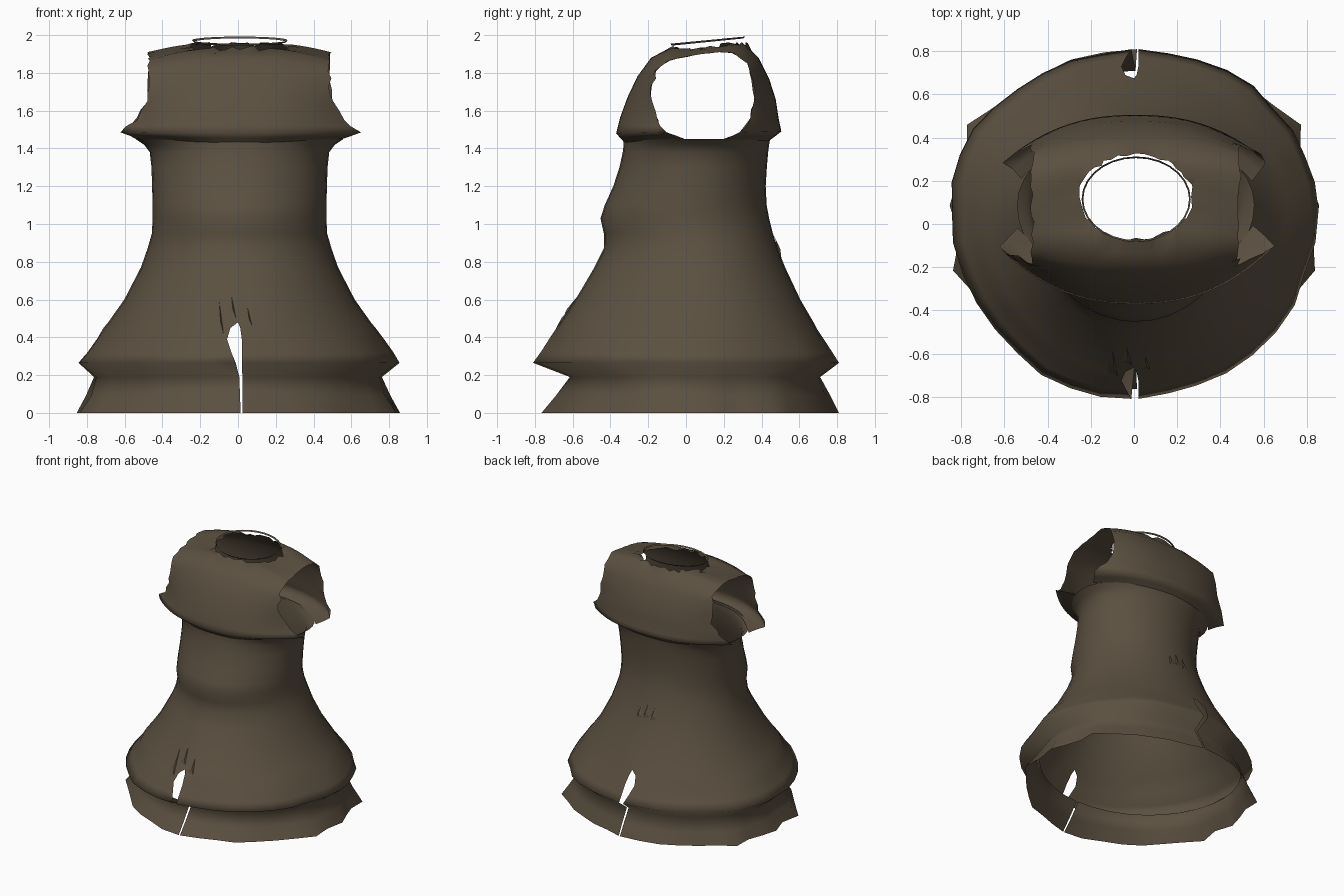
import bpy, bmesh, math, random

if "Cube" in bpy.data.objects:
    bpy.data.objects.remove(bpy.data.objects["Cube"])

random.seed(4)
cloth = bpy.data.materials.new("brown cloth")
cloth.diffuse_color = (0.105, 0.08, 0.052, 1)
cloth.use_nodes = True
cloth.node_tree.nodes["Principled BSDF"].inputs["Base Color"].default_value = cloth.diffuse_color


def finish(name, verts, faces, angle=40):
    mesh = bpy.data.meshes.new(name)
    mesh.from_pydata(verts, [], faces)
    bm = bmesh.new()
    bm.from_mesh(mesh)
    bmesh.ops.remove_doubles(bm, verts=bm.verts, dist=0.0008)
    bmesh.ops.recalc_face_normals(bm, faces=bm.faces)
    bm.to_mesh(mesh)
    bm.free()
    mesh.materials.append(cloth)
    ob = bpy.data.objects.new(name, mesh)
    bpy.context.collection.objects.link(ob)
    bpy.ops.object.select_all(action='DESELECT')
    ob.select_set(True)
    bpy.context.view_layer.objects.active = ob
    bpy.ops.object.shade_smooth_by_angle(angle=math.radians(angle))
    return ob


def grid_faces(rows, cols, base=0):
    return [(base + r * cols + c, base + r * cols + c + 1,
             base + (r + 1) * cols + c + 1, base + (r + 1) * cols + c)
            for r in range(rows - 1) for c in range(cols - 1)]


def lerp_table(table, z):
    for (a, va), (b, vb) in zip(table, table[1:]):
        if z <= b:
            return va + (vb - va) * max(0, (z - a) / (b - a))
    return table[-1][1]


# Edges of the torn slit at the front and back seam: left and right x by height
slit_left = [(0, 0.014), (0.22, 0.006), (0.32, -0.035), (0.39, -0.058), (0.45, -0.04), (0.48, 0.0)]
slit_right = [(0, 0.025), (0.25, 0.022), (0.4, 0.02), (0.45, 0.012), (0.48, 0.0)]


def shell(name, rows, n=18, wave=None, angle=40):
    """Two half shells meeting at the seams; rows are (z, half width, front y, back y)."""
    verts, faces = [], []
    for side, slit in ((1, slit_right), (-1, slit_left)):
        base = len(verts)
        for k, (z, rx, yf, yb) in enumerate(rows):
            mid = yf + (yb - yf) * 0.54
            gap = lerp_table(slit, z)
            shift = 0.008 if z > 0.27 else 0
            for i in range(n + 1):
                a = math.pi * i / n
                s = wave(side * i, k) if wave and 0 < i < n else 1
                x = side * rx * math.sin(a) * s + shift
                y = mid - ((mid - yf) if a < math.pi / 2 else (yb - mid)) * math.cos(a) * s
                if i in (0, n):
                    x = gap
                elif i in (1, n - 1):
                    x += gap * 0.6
                verts.append((x, y, z))
        faces += grid_faces(len(rows), n + 1, base)
    return finish(name, verts, faces, angle)


# Dress body: ragged ruffle, fold under the hem, flared skirt, waist, underarm
hem = {i: 1 + random.uniform(-0.02, 0.01) for i in range(-18, 19)}
ruff = {i: 1 + random.uniform(-0.05, 0.0) for i in range(-18, 19)}
for i in (7, -7, 12, -12):      # pointed corners of the ruffle
    ruff[i] = 1.035


def cloth_wave(i, k):
    if k < 2:
        return 1 + (ruff[i] - 1) * (1, 0.6)[k]
    return hem[i] if 2 < k < 6 else 1


rows = [(0.0, 0.862, -0.765, 0.81), (0.09, 0.81, -0.69, 0.765), (0.19, 0.762, -0.615, 0.71),
        (0.265, 0.855, -0.81, 0.81), (0.32, 0.815, -0.77, 0.775),
        (0.39, 0.765, -0.725, 0.73), (0.45, 0.72, -0.685, 0.69), (0.48, 0.695, -0.665, 0.675),
        (0.60, 0.61, -0.585, 0.605), (0.77, 0.522, -0.485, 0.525), (0.87, 0.487, -0.435, 0.485),
        (0.95, 0.464, -0.435, 0.46), (1.03, 0.46, -0.453, 0.44), (1.10, 0.46, -0.43, 0.427),
        (1.20, 0.463, -0.385, 0.422), (1.30, 0.466, -0.352, 0.428), (1.38, 0.475, -0.335, 0.435),
        (1.42, 0.505, -0.33, 0.44), (1.45, 0.55, -0.33, 0.445)]
shell("dress_body", rows, wave=cloth_wave, angle=140)

# Shoulder cape: lofted sideways from the centre profile to the armhole openings
centre = [(-0.325, 1.43), (-0.37, 1.48), (-0.35, 1.56), (-0.31, 1.67), (-0.258, 1.78), (-0.185, 1.88),
          (-0.08, 1.935), (0.03, 1.935), (0.14, 1.945), (0.24, 1.965), (0.31, 1.955),
          (0.385, 1.88), (0.44, 1.77), (0.475, 1.66), (0.49, 1.56), (0.505, 1.49), (0.44, 1.44)]
armhole = [(-0.01, 1.45), (-0.11, 1.485), (-0.155, 1.55), (-0.185, 1.65), (-0.18, 1.73), (-0.155, 1.81),
           (-0.09, 1.865), (0.0, 1.885), (0.09, 1.9), (0.18, 1.91), (0.25, 1.905),
           (0.325, 1.85), (0.355, 1.76), (0.36, 1.65), (0.345, 1.56), (0.29, 1.485), (0.20, 1.45)]
end_x = [0.54, 0.635, 0.55, 0.49, 0.478, 0.478, 0.48, 0.48, 0.48, 0.48, 0.48,
         0.48, 0.478, 0.49, 0.54, 0.61, 0.54]


def subdivide(points):
    out = []
    for a, b in zip(points, points[1:]):
        out += [a, tuple((p + q) / 2 for p, q in zip(a, b))]
    return out + [points[-1]]


profile = subdivide([c + e + (x,) for c, e, x in zip(centre, armhole, end_x)])
cols = 25
verts = []
for cy, cz, ey, ez, ex in profile:
    for i in range(cols):
        u = 2 * i / (cols - 1) - 1
        t = abs(u) ** 2.4
        # Armhole rims are crumpled a little
        j = random.uniform(-0.009, 0.009) if abs(u) == 1 else 0
        verts.append((0.008 + ex * u + j, cy + (ey - cy) * t + j, cz + (ez - cz) * t))

# Neck opening: drop faces inside an oval and pull the rim onto it
NX, NY, RX, RY = 0.01, 0.125, 0.265, 0.2


def oval(x, y):
    return math.hypot((x - NX) / RX, (y - NY) / RY)


keep, cut = [], set()
for f in grid_faces(len(profile), cols):
    x, y, z = (sum(verts[v][k] for v in f) / 4 for k in range(3))
    if z > 1.85 and oval(x, y) < 1:
        cut.update(f)
    else:
        keep.append(f)
for v in cut & {v for f in keep for v in f}:
    x, y, z = verts[v]
    s = random.uniform(0.94, 1.02) / oval(x, y)
    verts[v] = (NX + (x - NX) * s, NY + (y - NY) * s, z + random.uniform(-0.015, 0.012))
finish("shoulder_cape", verts, keep, 140)

# Thin loose neck band, tilted up toward the back
verts, n = [], 28
for r in range(2):
    for i in range(n + 1):
        a = 2 * math.pi * i / n
        y = 0.115 + 0.19 * math.sin(a)
        verts.append((0.01 + (0.245 + 0.008 * r) * math.cos(a), y + 0.008 * r * math.sin(a),
                      1.962 + 0.1 * (y - 0.1) + 0.01 * r))
finish("neck_band", verts, grid_faces(2, n + 1))

# Small pinched folds lying on the skirt: (x, z, half height, facing)
pinches = [(-0.10, 0.50, 0.09, -1), (-0.035, 0.56, 0.06, -1), (0.05, 0.51, 0.05, -1),
           (-0.06, 0.87, 0.05, 1), (0.0, 0.88, 0.06, 1), (0.06, 0.86, 0.05, 1)]
front_y = [(r[0], r[2]) for r in rows[3:]]
back_y = [(r[0], r[3]) for r in rows[3:]]
verts, faces = [], []
for x, z, h, d in pinches:
    b = len(verts)
    for dx, dz, lift in ((-0.025, -h * 0.7, 0), (0.025, -h, 0), (0.008, -h * 0.2, 0.012), (0, h, 0)):
        y = lerp_table(back_y if d > 0 else front_y, z + dz)
        verts.append((x + dx, y + d * (lift + 0.002 - abs(x + dx) * 0.08), z + dz))
    faces += [(b, b + 2, b + 3), (b + 2, b + 1, b + 3), (b, b + 1, b + 2)]
finish("pinched_folds", verts, faces, 20)
